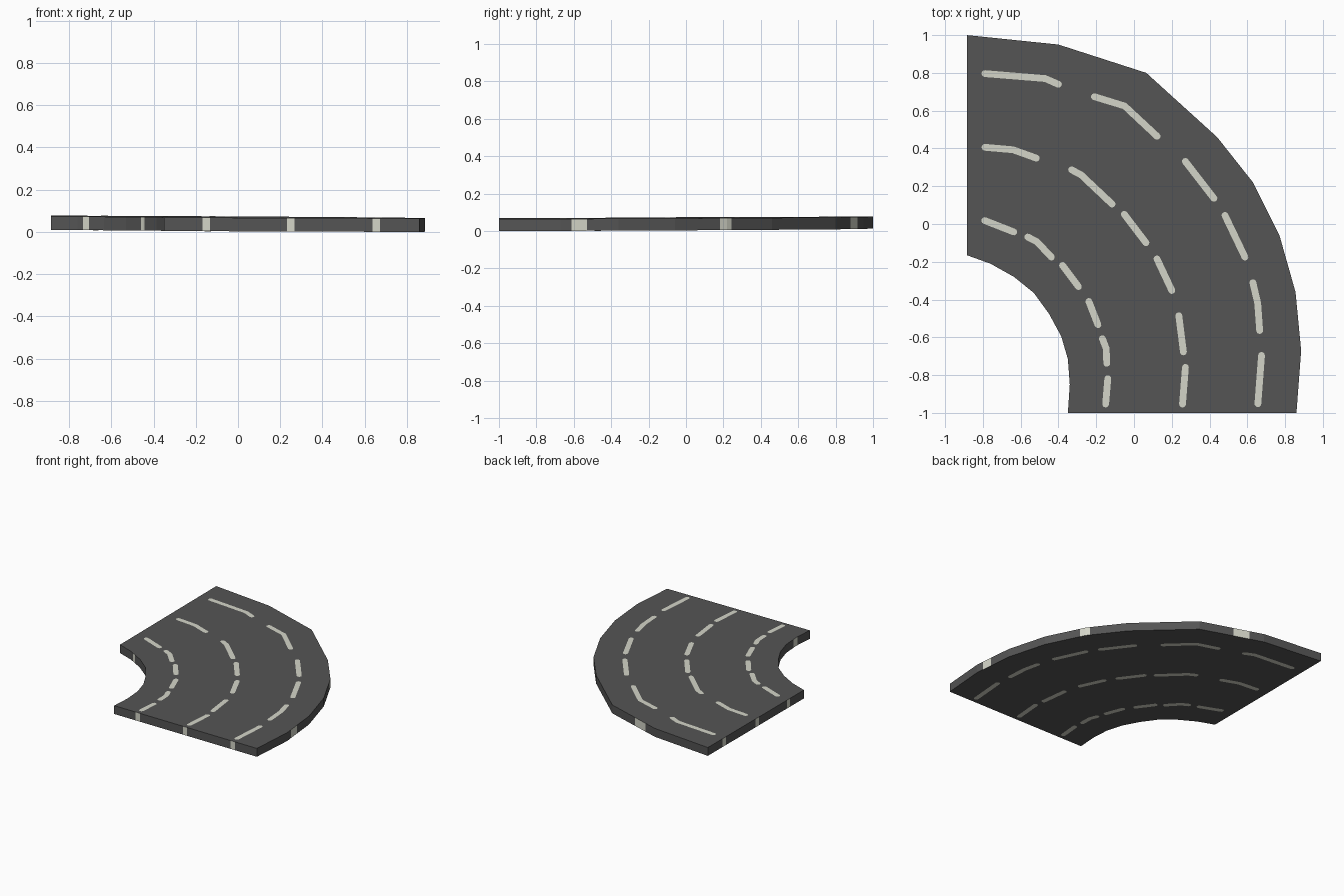
import bpy, bmesh, math
from mathutils import Vector

if "Cube" in bpy.data.objects:
    bpy.data.objects.remove(bpy.data.objects["Cube"])

THICK = 0.064


def material(name, rgb):
    m = bpy.data.materials.new(name)
    m.diffuse_color = (*rgb, 1)
    m.use_nodes = True
    m.node_tree.nodes["Principled BSDF"].inputs["Base Color"].default_value = m.diffuse_color
    return m


asphalt = material("asphalt grey", (0.09, 0.09, 0.09))
paint = material("line paint", (0.66, 0.67, 0.58))


def base_z(x, y):
    """The whole slab tilts very slightly."""
    return 0.0065 - 0.0037 * x + 0.0035 * y


def add_object(name, bm, mats):
    me = bpy.data.meshes.new(name)
    bm.to_mesh(me)
    bm.free()
    for m in mats:
        me.materials.append(m)
    ob = bpy.data.objects.new(name, me)
    bpy.context.collection.objects.link(ob)
    return ob


# Road slab: outline runs counter-clockwise from the back left corner
outline = [(-.885, 1), (-.885, -.165), (-.76, -.21), (-.635, -.28), (-.53, -.365),
           (-.45, -.475), (-.385, -.595), (-.35, -.715), (-.34, -.85), (-.35, -1),
           (.86, -1), (.885, -.67), (.855, -.36), (.77, -.06), (.63, .22),
           (.44, .46), (.065, .80), (-.40, .95)]
# Painted bands on the rim: edge number -> spans along that edge
bands = {0: [(.153, .187), (.498, .532), (.823, .857)], 2: [(.2, .44)],
         4: [(.88, 1)], 5: [(0, .12)], 7: [(.72, 1)], 8: [(0, .1)],
         9: [(.15, .18), (.481, .511), (.816, .846)], 11: [(.19, .45)],
         13: [(.86, 1)], 14: [(0, .1)], 16: [(.53, .78)]}

rim = []                                   # (point, does a painted span start here)
for i, p in enumerate(outline):
    a, b = Vector(p), Vector(outline[(i + 1) % len(outline)])
    stops = {0.0: False}
    for t0, t1 in bands.get(i, []):
        stops[t0] = True
        if t1 < 1:
            stops[t1] = False
    rim += [(a.lerp(b, t), stops[t]) for t in sorted(stops)]

bm = bmesh.new()
low = [bm.verts.new((p.x, p.y, base_z(*p))) for p, _ in rim]
top = [bm.verts.new((p.x, p.y, base_z(*p) + THICK)) for p, _ in rim]
bm.faces.new(top)
bm.faces.new(low[::-1])
for i, (_, painted) in enumerate(rim):
    j = (i + 1) % len(rim)
    f = bm.faces.new((low[i], low[j], top[j], top[i]))
    f.material_index = int(painted)
add_object("road_slab", bm, [asphalt, paint])


def dash_outline(path, r=0.018):
    """Round-ended ribbon around a short path, as a closed loop."""
    pts = [Vector(p) for p in path]
    dirs = [(b - a).normalized() for a, b in zip(pts, pts[1:])]
    left, right = [], []
    for k in range(1, len(pts) - 1):
        d = (dirs[k - 1] + dirs[k]).normalized()
        n = Vector((-d.y, d.x)) * r
        left.append(pts[k] + n)
        right.append(pts[k] - n)

    def cap(centre, d):
        a0 = math.atan2(d.y, d.x) - math.pi / 2
        c = centre - d * r * 0.6
        return [c + r * Vector((math.cos(a0 + math.pi * s / 6), math.sin(a0 + math.pi * s / 6)))
                for s in range(7)]
    return right + cap(pts[-1], dirs[-1]) + left[::-1] + cap(pts[0], -dirs[0])


# Lane dashes, shown on both the top and the underside
lanes = {
    "outer_lane_dashes": [
        [(-.80, .797), (-.47, .77), (-.39, .735)], [(-.22, .677), (-.05, .625), (.13, .457)],
        [(.265, .34), (.43, .127)], [(.477, .055), (.592, -.185)],
        [(.627, -.30), (.655, -.42), (.666, -.575)], [(.676, -.685), (.655, -.962)]],
    "middle_lane_dashes": [
        [(-.80, .407), (-.64, .393), (-.507, .345)], [(-.34, .292), (-.28, .26), (-.108, .098)],
        [(-.058, .06), (.07, -.108)], [(.117, -.175), (.205, -.362)],
        [(.236, -.475), (.263, -.688)], [(.273, -.748), (.256, -.964)]],
    "inner_lane_dashes": [
        [(-.80, .022), (-.626, -.046)], [(-.572, -.064), (-.515, -.093), (-.43, -.183)],
        [(-.385, -.21), (-.288, -.34)], [(-.243, -.40), (-.187, -.543)],
        [(-.171, -.597), (-.147, -.66), (-.144, -.748)], [(-.138, -.808), (-.151, -.964)]],
}
for name, dashes in lanes.items():
    bm = bmesh.new()
    for path in dashes:
        loop = dash_outline(path)
        up = [bm.verts.new((p.x, p.y, base_z(*p) + THICK + 0.001)) for p in loop]
        down = [bm.verts.new((p.x, p.y, base_z(*p) - 0.001)) for p in loop]
        bm.faces.new(up)
        bm.faces.new(down[::-1])
    add_object(name, bm, [paint])
